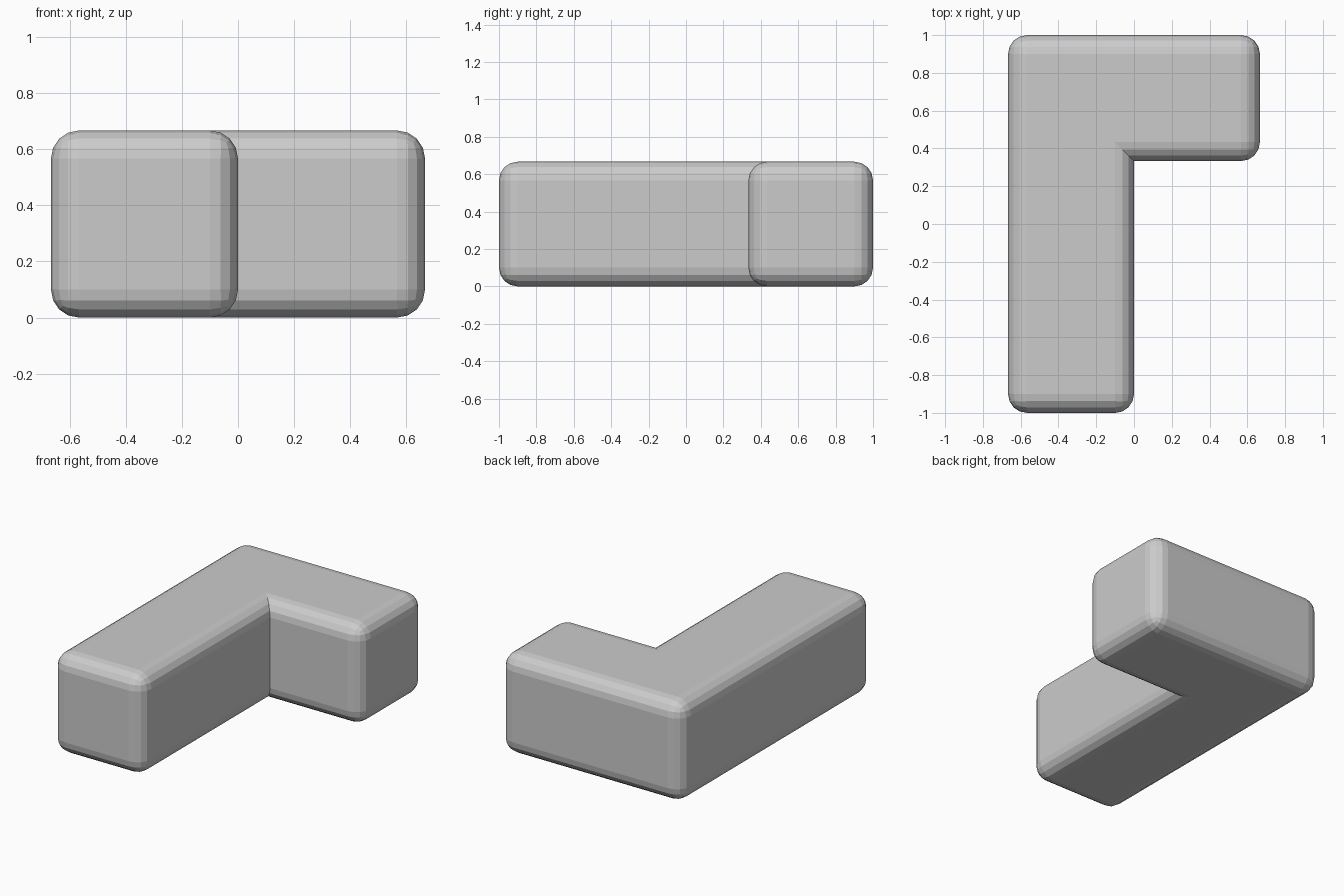
import bpy, bmesh

if "Cube" in bpy.data.objects:
    bpy.data.objects.remove(bpy.data.objects["Cube"])

# L-shaped footprint: long arm on the left, short arm to the right at the back
W, H, R = 2 / 3, 2 / 3, 0.1
outline = [(-W, -1), (0, -1), (0, 1 / 3), (W, 1 / 3), (W, 1), (-W, 1)]

bm = bmesh.new()
base = bm.faces.new([bm.verts.new((x, y, 0)) for x, y in outline])
top = bmesh.ops.extrude_face_region(bm, geom=[base], use_keep_orig=True)
bmesh.ops.translate(bm, vec=(0, 0, H),
                    verts=[g for g in top["geom"] if isinstance(g, bmesh.types.BMVert)])
bmesh.ops.recalc_face_normals(bm, faces=bm.faces)

# Round every outer edge, leaving the inner corner sharp
edges = [e for e in bm.edges if e.is_convex]
bmesh.ops.bevel(bm, geom=edges, offset=R, offset_type='OFFSET', segments=4,
                profile=0.5, affect='EDGES', miter_inner='SHARP')

mesh = bpy.data.meshes.new("rounded_l_block")
bm.to_mesh(mesh)
bm.free()
block = bpy.data.objects.new("rounded_l_block", mesh)
bpy.context.collection.objects.link(block)
